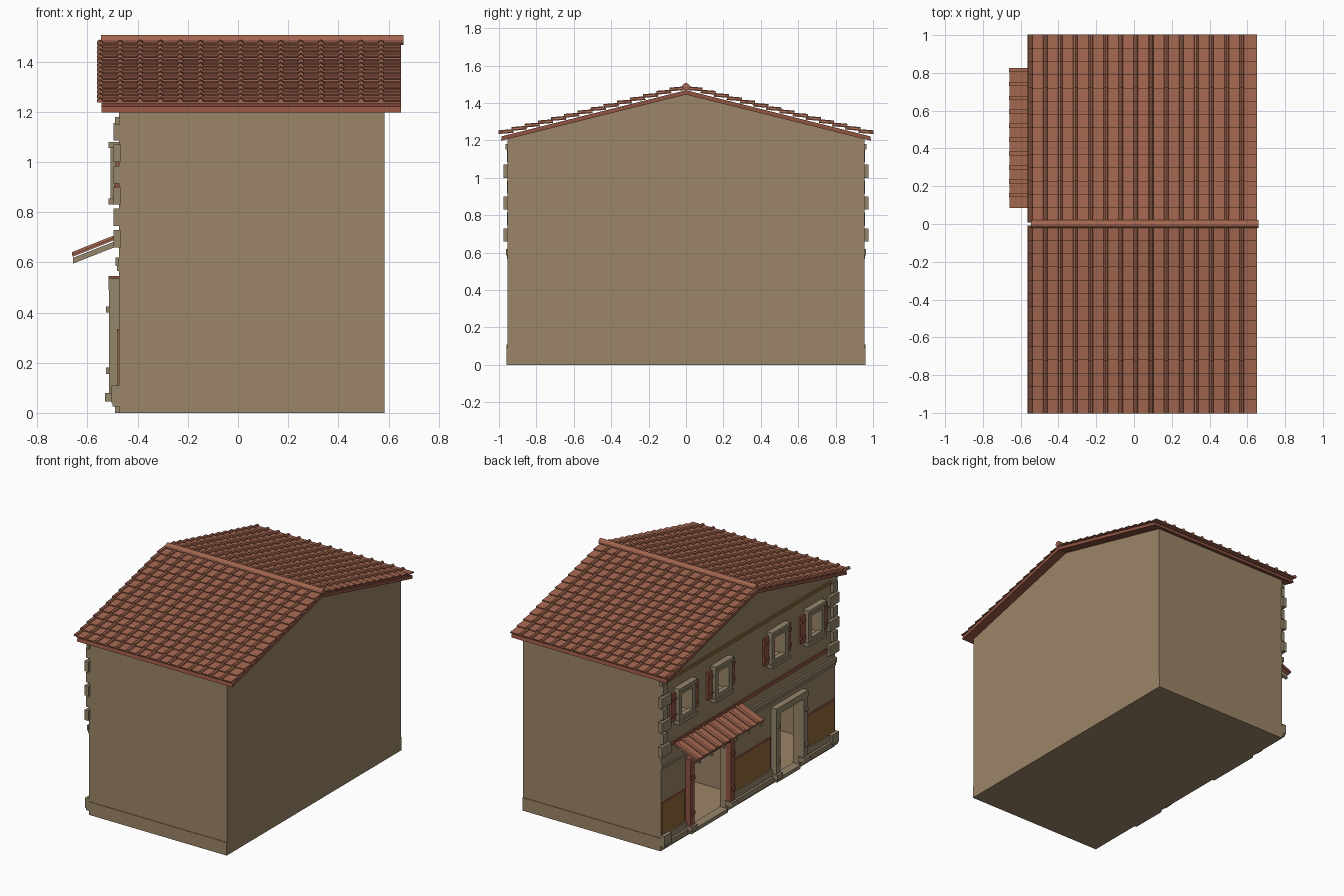
import bpy, bmesh, math
from mathutils import Matrix, Vector

cube = bpy.data.objects.get("Cube")
if cube:
    bpy.data.objects.remove(cube, do_unlink=True)


def material(name, rgb):
    m = bpy.data.materials.new(name)
    m.use_nodes = True
    m.diffuse_color = (*rgb, 1)
    m.node_tree.nodes["Principled BSDF"].inputs["Base Color"].default_value = (*rgb, 1)
    return m


PLASTER = material("tan plaster", (.33, .235, .136))
STONE = material("pale stone", (.30, .24, .15))
TILE = material("terracotta tile", (.37, .135, .08))
WOOD = material("red brown wood", (.29, .09, .055))
OCHRE = material("ochre panel", (.28, .14, .04))


def finish(name, bm, mat):
    bmesh.ops.recalc_face_normals(bm, faces=bm.faces)
    me = bpy.data.meshes.new(name)
    bm.to_mesh(me)
    bm.free()
    me.materials.append(mat)
    ob = bpy.data.objects.new(name, me)
    bpy.context.collection.objects.link(ob)
    return ob


def add_box(bm, lo, hi, matrix=Matrix()):
    lo, hi = Vector(lo), Vector(hi)
    scale = Matrix.Diagonal((*(hi - lo), 1))
    bmesh.ops.create_cube(bm, size=1, matrix=matrix @ Matrix.Translation((lo + hi) / 2) @ scale)


def boxes(name, mat, items):
    bm = bmesh.new()
    for lo, hi in items:
        add_box(bm, lo, hi)
    return finish(name, bm, mat)


def add_prism(bm, profile, axis, start, depth):
    """Extrude a closed (y, z) or (x, z) profile along x or y."""
    put = (lambda p, d: (d, p[0], p[1])) if axis == "x" else (lambda p, d: (p[0], d, p[1]))
    face = bm.faces.new([bm.verts.new(put(p, start)) for p in profile])
    out = bmesh.ops.extrude_face_region(bm, geom=[face])
    verts = [v for v in out["geom"] if isinstance(v, bmesh.types.BMVert)]
    bmesh.ops.translate(bm, verts=verts, vec=(depth, 0, 0) if axis == "x" else (0, depth, 0))


WALL = -.475          # plane of the decorated gable wall
SIDE = .955           # half width of the house
DOORS = {"left": (.44, .20, .50), "right": (-.43, .13, .49)}
WINDOWS = (.71, .31, -.31, -.71)

# Gabled house body, hollowed into two rooms with doors and window niches
bm = bmesh.new()
add_prism(bm, [(-SIDE, 0), (SIDE, 0), (SIDE, 1.211), (0, 1.45), (-SIDE, 1.211)], "x", WALL, 1.06)
house = finish("house_body", bm, PLASTER)
cuts = [((-.43, .02, .02), (.53, .915, .62)), ((-.43, -.915, .02), (.53, -.02, .62))]
cuts += [((-.6, y - w, .02), (-.4, y + w, top)) for y, w, top in DOORS.values()]
cuts += [((-.6, y - .06, .87), (-.41, y + .06, 1.04)) for y in WINDOWS]
for lo, hi in cuts:
    cutter = boxes("cutter", PLASTER, [(lo, hi)])
    mod = house.modifiers.new("opening", "BOOLEAN")
    mod.operation, mod.solver, mod.object = "DIFFERENCE", "EXACT", cutter
    bpy.context.view_layer.objects.active = house
    bpy.ops.object.modifier_apply(modifier=mod.name)
    bpy.data.objects.remove(cutter, do_unlink=True)

# Thin plinths on the long walls
for s, label in ((1, "back"), (-1, "front")):
    a, b = sorted((s * SIDE, s * (SIDE + .004)))
    boxes(label + "_plinth", PLASTER, [((WALL, a, 0), (.585, b, .09))])

# Wall stretches between the doors carry base courses and ochre panels
stretches = [(.69, SIDE), (-.25, .19), (-SIDE, -.61)]
boxes("base_lower_course", STONE, [((-.50, a, .025), (WALL, b, .06)) for a, b in stretches])
boxes("base_upper_course", STONE, [((-.49, a, .065), (WALL, b, .11)) for a, b in stretches])
boxes("ochre_panels", OCHRE, [((-.481, a + .01, .11), (WALL, b - .01, .32)) for a, b in stretches])
boxes("panel_rails", WOOD, [((-.483, a + .01, .32), (WALL, b - .01, .335)) for a, b in stretches])

# Horizontal bands across the gable wall
boxes("stone_band", STONE, [((-.488, -.962, .585), (WALL, .962, .62)),
                            ((-.483, -.957, .565), (WALL, .957, .585))])
boxes("red_band", WOOD, [((-.483, -.957, .69), (WALL, .957, .715))])
boxes("ochre_band", OCHRE, [((-.484, -SIDE, 1.15), (WALL, SIDE, 1.17))])
boxes("top_corner_blocks", STONE, [((-.49, s * .93 - .035, 1.15), (-.47, s * .93 + .035, 1.18))
                                   for s in (1, -1)])

# Alternating corner stones
stones = []
for s in (1, -1):
    for i in range(6):
        z = .66 + i * .085
        out, inn = (.975, .87) if i % 2 == 0 else (.957, .91)
        a, b = sorted((s * out, s * inn))
        stones.append(((-.497, a, z), (-.468, b, z + .07)))
    a, b = sorted((s * .96, s * .88))
    stones += [((-.505, a, .04), (WALL, b, .11))]
boxes("corner_stones", STONE, stones)

# Windows: projecting stone frames, open shutters and a sill bar
frames, shutters, hinges = [], [], []
for y in WINDOWS:
    for s in (1, -1):
        e = y + s * .075
        frames.append(((-.508, e - .018, .85), (WALL, e + .018, 1.06)))
        c = y + s * .122
        shutters.append(((-.488, c - .026, .86), (WALL, c + .026, 1.05)))
        hinges += [((-.494, c - .026, z), (-.488, c + .026, z + .018)) for z in (.89, 1.0)]
    frames += [((-.517, y - .10, 1.055), (WALL, y + .10, 1.08)),
               ((-.517, y - .10, .83), (WALL, y + .10, .855)),
               ((-.508, y - .06, 1.03), (WALL, y + .06, 1.055)),
               ((-.508, y - .06, .855), (WALL, y + .06, .88))]
boxes("window_frames", STONE, frames)
boxes("window_shutters", WOOD, shutters)
boxes("shutter_battens", WOOD, hinges)

# Door surrounds: timber on the left door, stone on the right one
for label, mat in (("left", WOOD), ("right", STONE)):
    y, w, top = DOORS[label]
    parts = [((-.517, y - w - .045, top), (WALL, y + w + .045, top + .045))]
    feet = []
    for s in (1, -1):
        c = y + s * (w + .022)
        parts.append(((-.515, c - .022, .08), (WALL, c + .022, top)))
        feet.append(((-.53, c - .03, .045), (WALL, c + .03, .08)))
    boxes(label + "_door_frame", mat, parts)
    boxes(label + "_door_feet", STONE, feet)
    boxes(label + "_door_step", STONE, [((-.49, y - w, 0), (-.43, y + w, .025))])
    boxes(label + "_door_pegs", mat, [((-.527, y + s * (w + .022) - .012, z), (-.51, y + s * (w + .022) + .012, z + .025))
                                     for s in (1, -1) for z in (.155, .40)])

# Awning over the left door: rafters, sloping sheet and ribs
rafters, sheet = bmesh.new(), bmesh.new()
for i in range(6):
    add_prism(rafters, [(-.658, .595), (-.658, .618), (WALL, .69), (WALL, .667)], "y", .10 + i * .135, .02)
finish("awning_rafters", rafters, STONE)
add_prism(sheet, [(-.66, .622), (-.66, .632), (-.49, .70), (-.49, .69)], "y", .085, .735)
for i in range(10):
    add_prism(sheet, [(-.662, .628), (-.662, .641), (-.49, .709), (-.49, .696)], "y", .142 + i * .0735, .022)
finish("awning_tiles", sheet, TILE)

# Roof slab following both slopes
bm = bmesh.new()
add_prism(bm, [(-.99, 1.198), (0, 1.445), (.99, 1.198), (.985, 1.222), (0, 1.468), (-.985, 1.222)],
          "x", -.545, 1.195)
finish("roof_slab", bm, WOOD)

# Rows of overlapping flat tiles with half round covers on every joint
ROWS, COVERS = 14, 15
pans, covers = bmesh.new(), bmesh.new()
slope = math.atan2(.246, .985)
step = math.hypot(.246, .985) / ROWS
tilt = math.atan2(.012, step)
arc = [(math.cos(math.pi * k / 4) * .013, math.sin(math.pi * k / 4) * .016) for k in range(5)]
for side in (0, math.pi):
    face = Matrix.Rotation(side, 4, "Z")
    x0, x1 = (-.545, .65) if side == 0 else (-.65, .545)
    for r in range(ROWS):
        d = r * step
        place = (face @ Matrix.Translation((0, -1, 1.226)) @ Matrix.Rotation(slope, 4, "X")
                 @ Matrix.Translation((0, d, .008)) @ Matrix.Rotation(-tilt, 4, "X"))
        add_box(pans, (x0, 0, 0), (x1, step * 1.12, .007), place)
        for i in range(COVERS):
            x = (-.55 + i * .08) * (1 if side == 0 else -1)
            old = set(covers.verts)
            add_prism(covers, [(x + a, b + .004) for a, b in arc], "y", 0, step * 1.1)
            bmesh.ops.transform(covers, matrix=place, verts=[v for v in covers.verts if v not in old])
finish("roof_tiles", pans, TILE)
finish("roof_cover_tiles", covers, TILE)

# Round ridge cap
bm = bmesh.new()
bmesh.ops.create_cone(bm, cap_ends=True, segments=12, radius1=.02, radius2=.02, depth=1.205,
                      matrix=Matrix.Translation((.057, 0, 1.487)) @ Matrix.Rotation(math.pi / 2, 4, "Y"))
finish("ridge_cap", bm, TILE)
